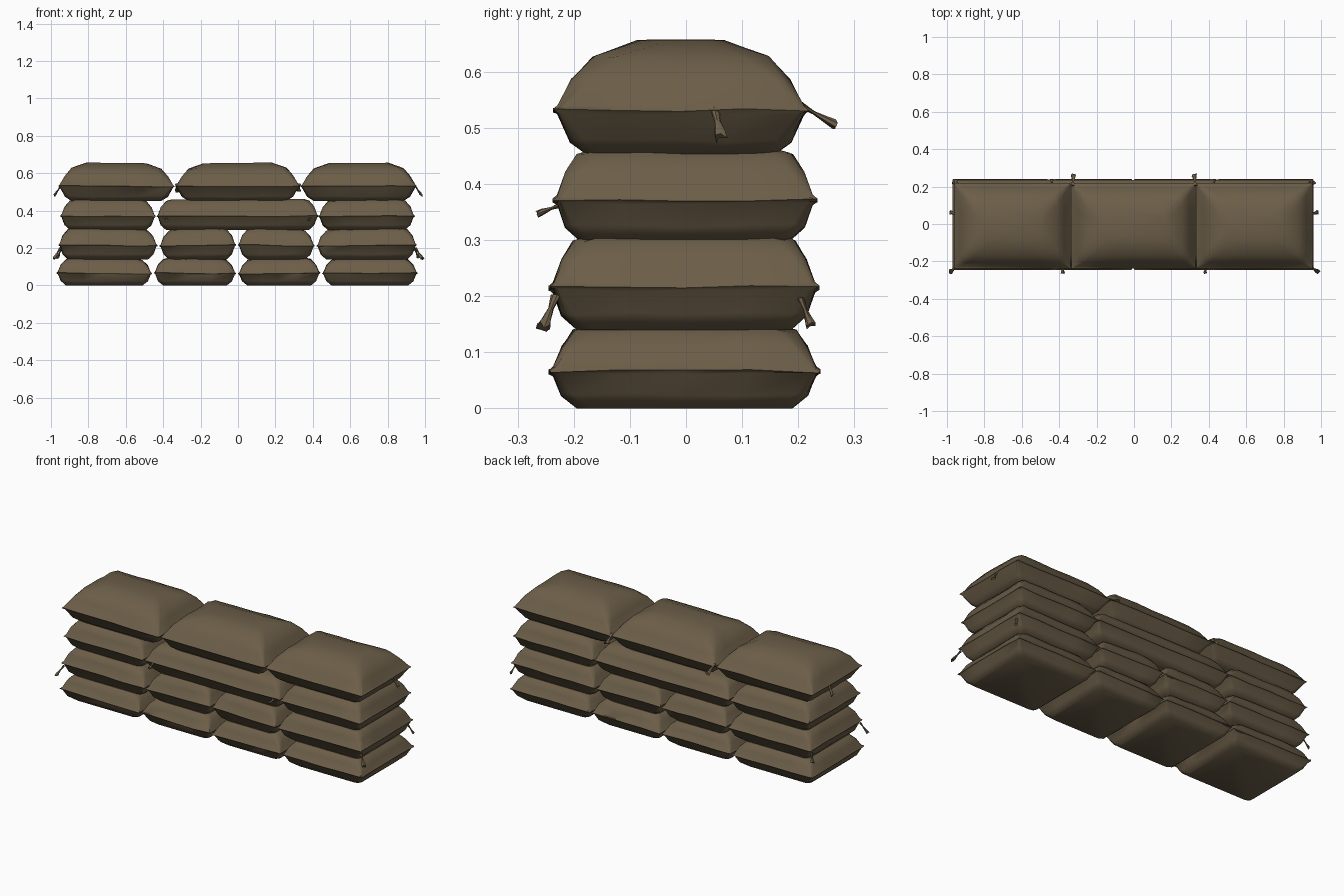
import bpy, bmesh, math, random
from mathutils import Vector

random.seed(4)
if "Cube" in bpy.data.objects:
    bpy.data.objects.remove(bpy.data.objects["Cube"])

burlap = bpy.data.materials.new("brown burlap")
burlap.use_nodes = True
colour = (0.150, 0.113, 0.066, 1)
burlap.diffuse_color = colour
bsdf = burlap.node_tree.nodes["Principled BSDF"]
bsdf.inputs["Base Color"].default_value = colour
bsdf.inputs["Roughness"].default_value = 0.9


def finish(bm, name, angle):
    bmesh.ops.recalc_face_normals(bm, faces=bm.faces)
    mesh = bpy.data.meshes.new(name)
    bm.to_mesh(mesh)
    bm.free()
    mesh.materials.append(burlap)
    obj = bpy.data.objects.new(name, mesh)
    bpy.context.collection.objects.link(obj)
    bpy.ops.object.select_all(action="DESELECT")
    obj.select_set(True)
    bpy.context.view_layer.objects.active = obj
    bpy.ops.object.shade_smooth_by_angle(angle=math.radians(angle))
    return obj


def bridge(bm, rings):
    for a, b in zip(rings, rings[1:]):
        n = len(a)
        for i in range(n):
            j = (i + 1) % n
            bm.faces.new((a[i], a[j], b[j], b[i]))
    bm.faces.new(rings[0][::-1])
    bm.faces.new(rings[-1])


def outline(x0, x1, y0, y1, radius):
    """Rounded rectangle with extra points along its long and short sides."""
    corners = []
    for cx, cy, start in ((x1 - radius, y1 - radius, 0), (x0 + radius, y1 - radius, 90),
                          (x0 + radius, y0 + radius, 180), (x1 - radius, y0 + radius, 270)):
        corners.append([Vector((cx + radius * math.cos(math.radians(start + d)),
                                cy + radius * math.sin(math.radians(start + d)), 0))
                        for d in (0, 30, 60, 90)])
    pts = []
    for i, corner in enumerate(corners):
        pts += corner
        nxt = corners[(i + 1) % 4][0]
        pts += [corner[-1].lerp(nxt, t) for t in (0.25, 0.5, 0.75)]
    return pts


# Cross-sections: end inset, side inset, height fraction, corner radius
FLAT = [(0.05, 0.05, 0, 0.03), (0.022, 0.022, 0.17, 0.022), (0.007, 0.008, 0.42, 0.01),
        (0, 0, 0.45, 0.004), (0.007, 0.008, 0.49, 0.01), (0.022, 0.023, 0.74, 0.025),
        (0.05, 0.043, 0.94, 0.035), (0.075, 0.07, 1, 0.04)]
DOMED = [(0.07, 0.06, 0, 0.03), (0.035, 0.03, 0.12, 0.025), (0.007, 0.008, 0.36, 0.01),
         (0, 0, 0.39, 0.004), (0.007, 0.008, 0.42, 0.01), (0.035, 0.032, 0.65, 0.03),
         (0.07, 0.07, 0.85, 0.045), (0.15, 0.15, 1, 0.06)]


def sandbag(name, x0, x1, y0, y1, z0, z1, profile):
    bm = bmesh.new()
    rings = []
    lean = random.uniform(-0.006, 0.006)
    for ex, ey, h, r in profile:
        wobble = 0.003 if 0 < h < 1 else 0
        ring = []
        for p in outline(x0 + ex, x1 - ex, y0 + ey, y1 - ey, r):
            u = (p.x - (x0 + x1) / 2) / ((x1 - x0) / 2)
            z = z0 + h * (z1 - z0) + random.uniform(-wobble, wobble)
            z += lean * u * h
            ring.append(bm.verts.new((p.x, p.y, z)))
        rings.append(ring)
    bridge(bm, rings)
    return finish(bm, name, 50)


# Courses of bags, bottom to top: z range, y range, profile, x ranges
courses = [
    (0.0, 0.145, -0.245, 0.240, FLAT, [(-0.97, -0.46), (-0.45, -0.01), (0.0, 0.44), (0.45, 0.96)]),
    (0.14, 0.305, -0.245, 0.238, FLAT, [(-0.96, -0.43), (-0.42, -0.01), (0.0, 0.41), (0.42, 0.955)]),
    (0.297, 0.46, -0.238, 0.234, FLAT, [(-0.95, -0.44), (-0.435, 0.43), (0.43, 0.945)]),
    (0.452, 0.655, -0.237, 0.218, DOMED, [(-0.96, -0.34), (-0.335, 0.33), (0.335, 0.955)]),
]
for row, (z0, z1, y0, y1, profile, spans) in enumerate(courses, 1):
    for i, (x0, x1) in enumerate(spans, 1):
        sandbag(f"sandbag_row{row}_{i}", x0, x1, y0, y1, z0, z1, profile)


def tuft(name, start, end, width):
    """Gathered cloth end: pinched neck flaring to a ragged tip."""
    start, end = Vector(start), Vector(end)
    turn = (end - start).to_track_quat("Z", "Y")
    length = (end - start).length
    bm = bmesh.new()
    rings = []
    for t, r in ((0, 0.7), (0.35, 0.4), (0.7, 0.8), (1, 1)):
        ring = []
        for k in range(7):
            a = math.tau * k / 7
            rag = random.uniform(-0.25, 0) if t == 1 else 0
            rr = r * width * random.uniform(0.75, 1.1)
            local = Vector((rr * math.cos(a), rr * 0.6 * math.sin(a), (t + rag) * length))
            ring.append(bm.verts.new(start + turn @ local))
        rings.append(ring)
    bridge(bm, rings)
    finish(bm, name, 30)


# Tied cloth ends at both sides of the wall
for side, s in (("right", -1), ("left", 1)):
    tuft(f"top_end_tuft_{side}", (s * 0.945, 0.05, 0.535), (s * 0.988, 0.066, 0.472), 0.014)
    tuft(f"top_back_tuft_{side}", (s * 0.328, 0.205, 0.54), (s * 0.322, 0.27, 0.503), 0.015)
    tuft(f"low_front_tuft_{side}", (s * 0.95, -0.232, 0.2), (s * 0.987, -0.258, 0.138), 0.015)
    tuft(f"low_back_tuft_{side}", (s * 0.945, 0.205, 0.195), (s * 0.968, 0.225, 0.142), 0.012)
    tuft(f"middle_front_tuft_{side}", (s * 0.385, -0.225, 0.362), (s * 0.38, -0.268, 0.345), 0.012)
